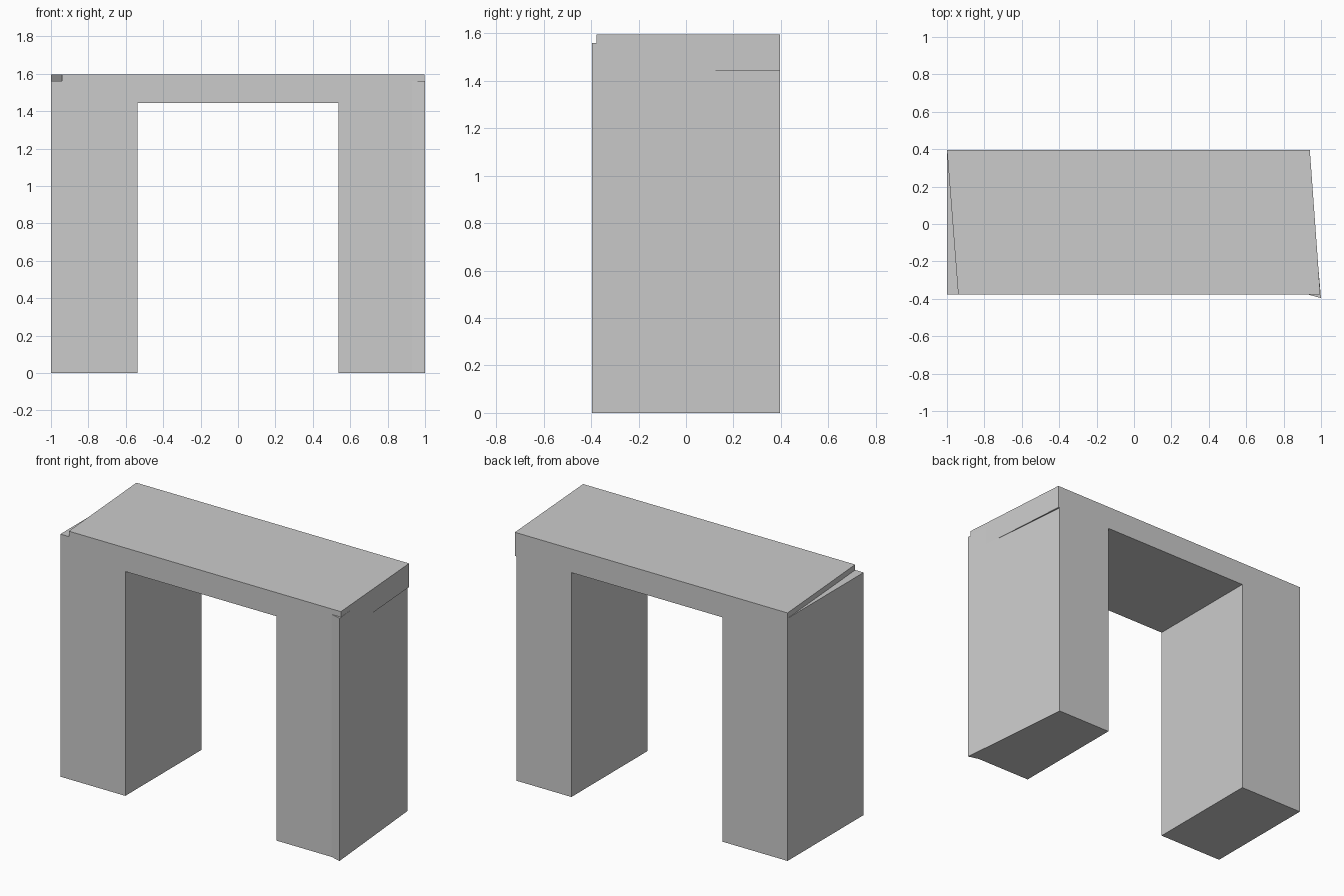
import bpy
import bmesh

cube = bpy.data.objects.get("Cube")
if cube:
    bpy.data.objects.remove(cube, do_unlink=True)

# One plain grey for everything
grey = bpy.data.materials.new("plain grey")
grey.use_nodes = True
colour = (0.6, 0.6, 0.6, 1)
grey.diffuse_color = colour
grey.node_tree.nodes["Principled BSDF"].inputs["Base Color"].default_value = colour

FRONT, BACK = -0.377, 0.396
LEG_TOP, SLAB_BOTTOM, SLAB_TOP = 1.56, 1.443, 1.595
INNER = 0.538


def prism(name, outline, bottom, top):
    """Extrude a flat outline upwards between two heights."""
    bm = bmesh.new()
    face = bm.faces.new([bm.verts.new((x, y, bottom)) for x, y in outline])
    result = bmesh.ops.extrude_face_region(bm, geom=[face])
    verts = [v for v in result["geom"] if isinstance(v, bmesh.types.BMVert)]
    bmesh.ops.translate(bm, verts=verts, vec=(0, 0, top - bottom))
    bmesh.ops.recalc_face_normals(bm, faces=bm.faces)
    mesh = bpy.data.meshes.new(name)
    bm.to_mesh(mesh)
    bm.free()
    mesh.materials.append(grey)
    obj = bpy.data.objects.new(name, mesh)
    bpy.context.collection.objects.link(obj)
    return obj


# Square leg on the -x side
prism("right_leg", [(-1, FRONT), (-INNER, FRONT), (-INNER, BACK), (-1, BACK)],
      0, LEG_TOP)

# Leg on the +x side, with a slanted outer face and a flared front corner
prism("left_leg", [(INNER, FRONT), (0.93, FRONT), (1, -0.396),
                   (0.929, BACK), (INNER, BACK)], 0, LEG_TOP)

# Top slab with skewed ends
prism("top_slab", [(-0.94, FRONT), (0.996, FRONT), (0.94, BACK), (-1, BACK)],
      SLAB_BOTTOM, SLAB_TOP)
